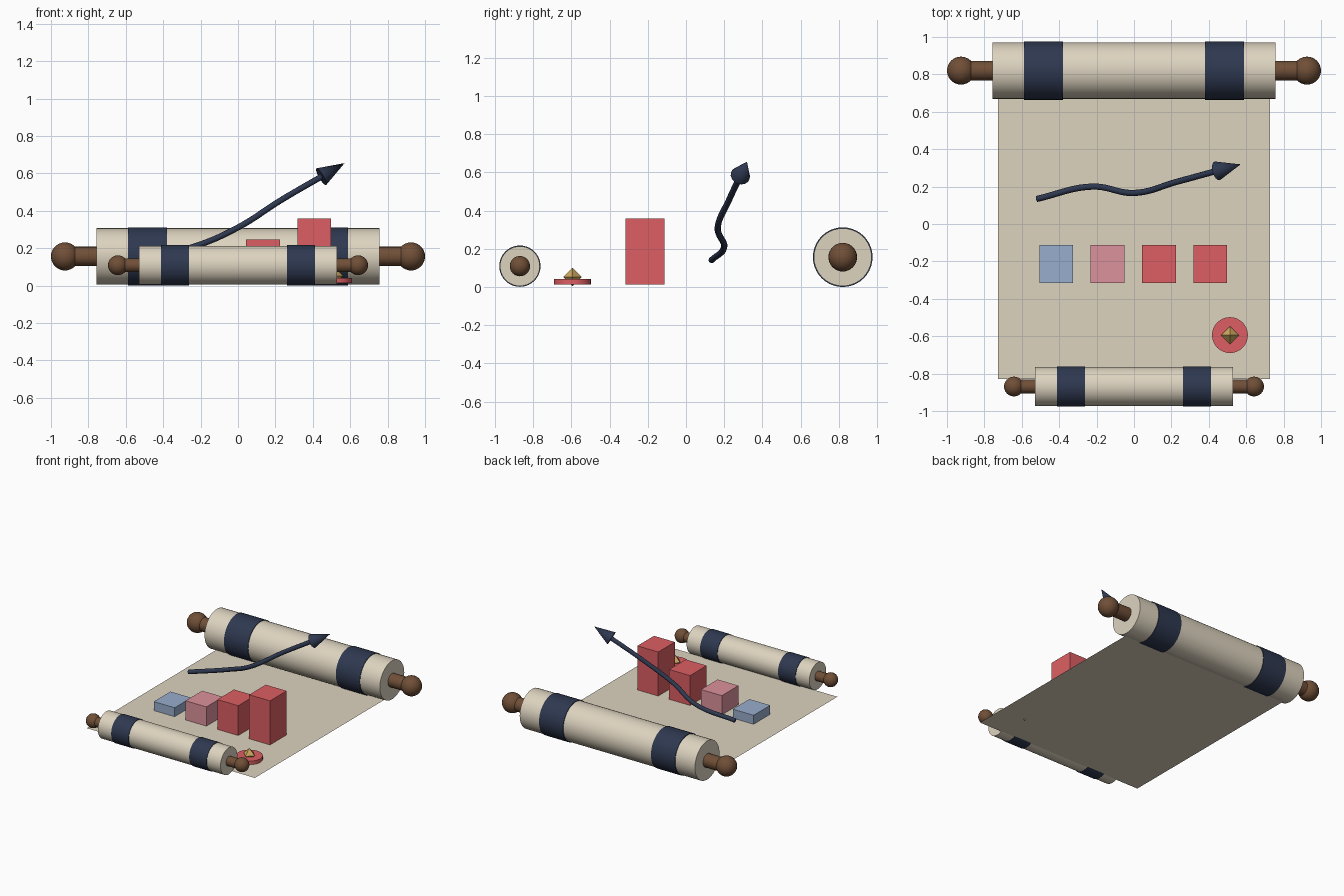
import bpy, math
from mathutils import Vector

if "Cube" in bpy.data.objects:
    bpy.data.objects.remove(bpy.data.objects["Cube"])


def material(name, r, g, b):
    m = bpy.data.materials.new(name)
    lin = [((c / 255 + 0.055) / 1.055) ** 2.4 for c in (r, g, b)]
    m.diffuse_color = (*lin, 1)
    m.use_nodes = True
    m.node_tree.nodes["Principled BSDF"].inputs["Base Color"].default_value = m.diffuse_color
    return m


PARCHMENT = material("parchment", 221, 211, 191)
NAVY = material("navy", 46, 56, 80)
WOOD = material("brown_wood", 112, 79, 55)
RED = material("red", 221, 95, 99)
PINK = material("pink", 220, 146, 156)
BLUE = material("blue", 153, 173, 205)
GOLD = material("gold", 205, 168, 95)


def finish(name, mat, smooth=False):
    ob = bpy.context.object
    ob.name = name
    ob.data.materials.append(mat)
    if smooth:
        bpy.ops.object.shade_smooth_by_angle(angle=math.radians(35))
    return ob


def rod(name, mat, x0, x1, y, z, r, sides=40):
    """Cylinder lying along x."""
    bpy.ops.mesh.primitive_cylinder_add(
        vertices=sides, radius=r, depth=abs(x1 - x0),
        location=((x0 + x1) / 2, y, z), rotation=(0, math.pi / 2, 0))
    return finish(name, mat, True)


def scroll(name, y, z, half, r, band, band_r, rod_r, knob_x, knob_r):
    """Rolled paper with two bands, and a rod and knob at each end."""
    rod(name + "_roll", PARCHMENT, -half, half, y, z, r)
    for side, s in (("left", -1), ("right", 1)):
        rod(f"{name}_band_{side}", NAVY, s * band[0], s * band[1], y, z, band_r)
        rod(f"{name}_rod_{side}", WOOD, s * (half - 0.05), s * knob_x, y, z, rod_r, 24)
        bpy.ops.mesh.primitive_uv_sphere_add(
            segments=24, ring_count=16, radius=knob_r, location=(s * knob_x, y, z))
        finish(f"{name}_knob_{side}", WOOD, True)


scroll("back", 0.82, 0.156, 0.757, 0.151, (0.38, 0.587), 0.156, 0.052, 0.925, 0.075)
scroll("front", -0.869, 0.109, 0.53, 0.104, (0.262, 0.412), 0.108, 0.037, 0.642, 0.053)

# Flat open sheet between the rolls
SHEET_Z = 0.0135
bpy.ops.mesh.primitive_plane_add(size=1, location=(0, -0.005, SHEET_Z))
bpy.context.object.scale = (1.454, 1.65, 1)
finish("sheet", PARCHMENT)

# Row of rising chart bars
for i, (mat, h) in enumerate(((BLUE, 0.07), (PINK, 0.15), (RED, 0.233), (RED, 0.344))):
    bpy.ops.mesh.primitive_cube_add(
        size=1, location=(-0.416 + 0.2747 * i, -0.214, SHEET_Z + 0.0005 + h / 2))
    bpy.context.object.scale = (0.18, 0.205, h)
    finish(f"chart_bar_{i + 1}", mat)

# Wax seal with a gem set in it
bpy.ops.mesh.primitive_cylinder_add(
    vertices=32, radius=0.096, depth=0.028, location=(0.513, -0.594, 0.028))
finish("seal", RED, True)
gem = bpy.data.meshes.new("seal_gem")
R = 0.048
gem.from_pydata(
    [(R, 0, 0), (0, R, 0), (-R, 0, 0), (0, -R, 0), (0, 0, R), (0, 0, -R)], [],
    [f for i in range(4) for f in ((i, (i + 1) % 4, 4), ((i + 1) % 4, i, 5))])
gem.materials.append(GOLD)
gem_ob = bpy.data.objects.new("seal_gem", gem)
gem_ob.location = (0.513, -0.594, 0.052)
bpy.context.collection.objects.link(gem_ob)

# Rising arrow: a curved shaft and a cone head
path = [(-0.52, 0.134, 0.14), (-0.225, 0.2, 0.212), (0, 0.166, 0.311),
        (0.23, 0.226, 0.457), (0.45, 0.286, 0.585)]
curve = bpy.data.curves.new("arrow_shaft", "CURVE")
curve.dimensions = "3D"
curve.bevel_depth = 0.0165
curve.bevel_resolution = 3
curve.resolution_u = 10
curve.use_fill_caps = True
spline = curve.splines.new("BEZIER")
spline.bezier_points.add(len(path) - 1)
for p, co in zip(spline.bezier_points, path):
    p.co = co
    p.handle_left_type = p.handle_right_type = "AUTO"
curve.materials.append(NAVY)
bpy.context.collection.objects.link(bpy.data.objects.new("arrow_shaft", curve))

base, tip = Vector((0.445, 0.284, 0.582)), Vector((0.57, 0.319, 0.655))
axis = tip - base
bpy.ops.mesh.primitive_cone_add(
    vertices=16, radius1=0.052, radius2=0, depth=axis.length,
    location=(base + tip) / 2, rotation=axis.to_track_quat("Z", "Y").to_euler())
finish("arrow_head", NAVY, True)
